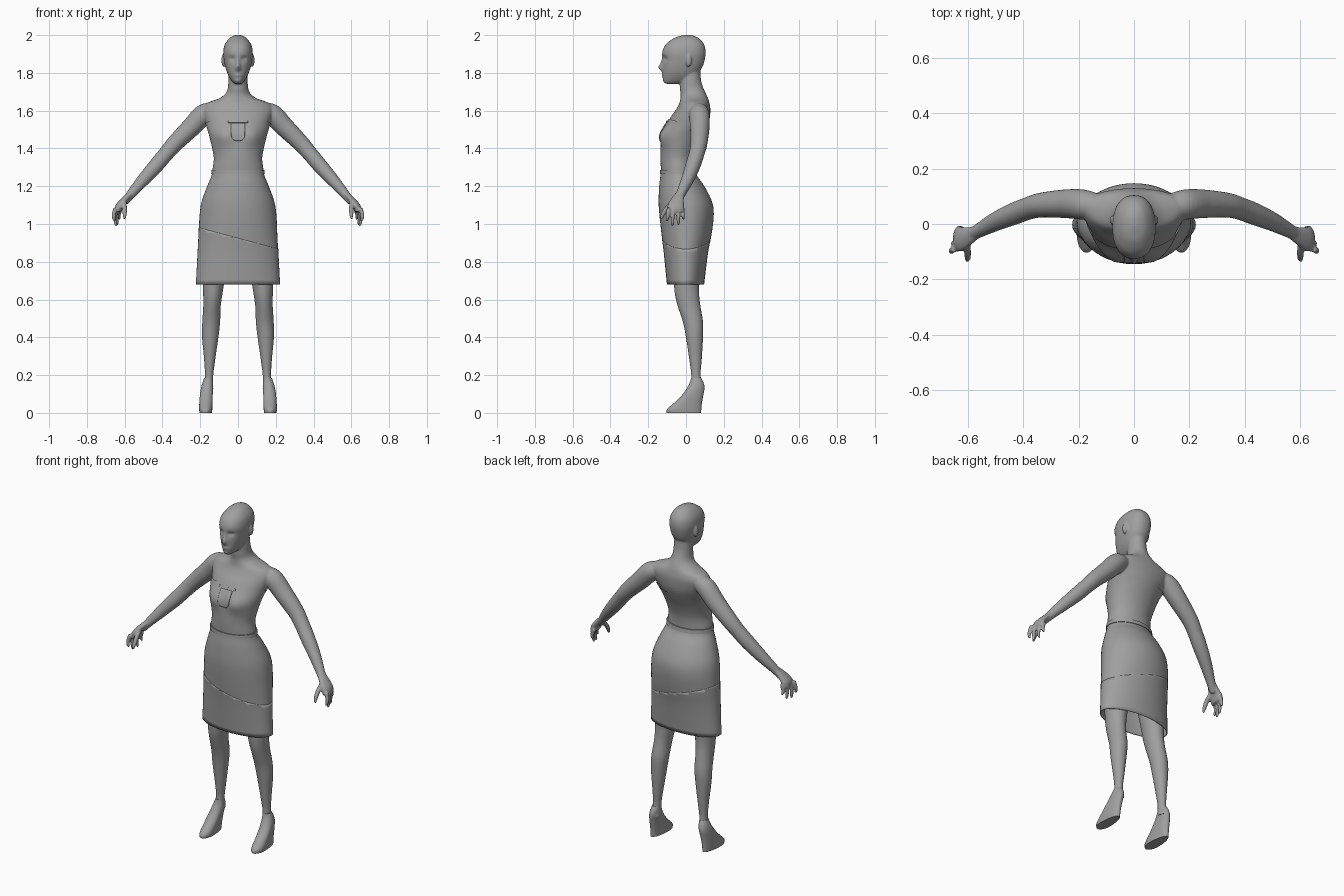
import bpy, bmesh, math
from mathutils import Vector

cube = bpy.data.objects.get("Cube")
if cube:
    bpy.data.objects.remove(cube)

grey = bpy.data.materials.new("plain grey")
grey.use_nodes = True
GREY = (0.35, 0.35, 0.35, 1)
grey.diffuse_color = GREY
grey.node_tree.nodes["Principled BSDF"].inputs["Base Color"].default_value = GREY


def smooth_path(pts, steps):
    """Catmull-Rom interpolation of tuples of any length."""
    pts = [Vector(p) for p in pts]
    out = []
    for i in range(len(pts) - 1):
        b, c = pts[i], pts[i + 1]
        a = pts[i - 1] if i else b
        d = pts[i + 2] if i + 2 < len(pts) else c
        for k in range(steps):
            t = k / steps
            out.append(b + ((c - a) * t + (2 * a - 5 * b + 4 * c - d) * t**2
                            + (3 * b - a - 3 * c + d) * t**3) / 2)
    return out + [pts[-1]]


def skin(bm, rings, caps=True):
    loops = [[bm.verts.new(p) for p in ring] for ring in rings]
    n = len(loops[0])
    for a, b in zip(loops, loops[1:]):
        for i in range(n):
            bm.faces.new((a[i], a[(i + 1) % n], b[(i + 1) % n], b[i]))
    if caps:
        bm.faces.new(loops[0][::-1])
        bm.faces.new(loops[-1])


def loft(bm, sections, n=48, steps=5, caps=True, side=1, bumps=(), power=1):
    """Sections: z, centre x, y of widest point, half width, front y, back y."""
    rings = []
    for z, cx, yw, rx, yf, yb in smooth_path(sections, steps):
        ring = []
        for i in range(n):
            a = math.tau * i / n
            s, c = (math.copysign(abs(f)**power, f) for f in (math.sin(a), math.cos(a)))
            x = cx + rx * c
            y = yw + s * ((yb - yw) if s > 0 else (yw - yf))
            if s < 0:
                for bx, bz, sx, sz, push in bumps:
                    y -= push * math.exp(-((abs(x) - bx) / sx)**2 - ((z - bz) / sz)**2)
            ring.append((x * side, y, z))
        rings.append(ring)
    skin(bm, rings, caps)


def centred(rows):
    """Sections on the centre line: z, half width, front y, back y."""
    return [(z, 0, (f + b) / 2, w, f, b) for z, w, f, b in rows]


def tube(bm, pts, side=1, n=20, steps=6):
    """Round limb through points of x, y, z, radius."""
    path = smooth_path(pts, steps)
    rings = []
    for i, p in enumerate(path):
        d = (path[min(i + 1, len(path) - 1)] - path[max(i - 1, 0)]).to_3d().normalized()
        u = d.cross(Vector((0, 1, 0))).normalized()
        v = d.cross(u)
        ring = [p.to_3d() + p[3] * (u * math.cos(math.tau * k / n) + v * math.sin(math.tau * k / n))
                for k in range(n)]
        rings.append([(q.x * side, q.y, q.z) for q in ring])
    skin(bm, rings)


def ball(bm, centre, radii):
    new = bmesh.ops.create_uvsphere(bm, u_segments=24, v_segments=16, radius=1)["verts"]
    for v in new:
        v.co = Vector(c + r * k for c, r, k in zip(centre, radii, v.co))


def finish(bm, name, angle=40):
    bmesh.ops.recalc_face_normals(bm, faces=bm.faces)
    me = bpy.data.meshes.new(name)
    bm.to_mesh(me)
    bm.free()
    me.materials.append(grey)
    ob = bpy.data.objects.new(name, me)
    bpy.context.collection.objects.link(ob)
    bpy.ops.object.select_all(action='DESELECT')
    ob.select_set(True)
    bpy.context.view_layer.objects.active = ob
    bpy.ops.object.shade_smooth_by_angle(angle=math.radians(angle))
    return ob


def panel(bm, name, point, normal, grow):
    """Part of a surface below a plane, raised slightly as a cloth layer."""
    bmesh.ops.recalc_face_normals(bm, faces=bm.faces)
    bmesh.ops.bisect_plane(bm, geom=bm.verts[:] + bm.edges[:] + bm.faces[:],
                           plane_co=point, plane_no=normal, clear_outer=True)
    bm.normal_update()
    for v, n in [(v, v.normal.copy()) for v in bm.verts]:
        v.co += n * grow
    return finish(bm, name)


# Torso and neck
TORSO = centred([
    (1.2, .125, -.12, .045), (1.28, .13, -.127, .045), (1.35, .123, -.13, .05),
    (1.42, .136, -.128, .072), (1.48, .151, -.122, .1)]) + [
    (1.53, 0, .02, .167, -.1, .12), (1.57, 0, .045, .182, -.078, .127),
    (1.61, 0, .06, .19, -.05, .129), (1.64, 0, .06, .166, -.035, .124),
    (1.665, 0, .05, .1, -.03, .117), (1.69, 0, .04, .066, -.029, .106),
    (1.72, 0, .03, .054, -.033, .092), (1.76, 0, .025, .051, -.032, .08),
    (1.82, 0, .025, .047, -.03, .075)]
BUST = [(.075, 1.465, .05, .05, .02)]
body = bmesh.new()
loft(body, TORSO, bumps=BUST)

# Head with face relief: nose, eye sockets, lips, chin
FACE = [(0, 1.828, .013, .02, .023), (0, 1.86, .01, .025, .01), (.032, 1.876, .016, .012, -.01),
        (0, 1.787, .02, .009, .008), (0, 1.757, .02, .012, .004)]
HEAD = centred([
    (1.742, .018, -.105, -.03), (1.758, .034, -.119, .02), (1.79, .053, -.122, .058),
    (1.83, .067, -.123, .086), (1.87, .075, -.122, .099), (1.91, .078, -.125, .104),
    (1.95, .07, -.108, .096), (1.982, .047, -.068, .07), (1.996, .025, -.03, .042),
    (2.001, .008, -.005, .02)])
loft(body, HEAD, n=96, steps=8, bumps=FACE, power=.88)

for side in (-1, 1):
    ball(body, (.077 * side, .014, 1.866), (.011, .016, .034))
    # Arm
    tube(body, [(.12, .065, 1.6, .04), (.18, .07, 1.582, .054), (.245, .073, 1.515, .052),
                (.335, .068, 1.425, .045), (.385, .055, 1.367, .041), (.435, .036, 1.308, .04),
                (.5, .008, 1.235, .034), (.565, -.027, 1.16, .025), (.6, -.045, 1.115, .02)], side)
    # Palm
    loft(body, [(1.175, .56, -.025, .016, -.045, -.005), (1.14, .592, -.042, .022, -.075, -.01),
                (1.1, .625, -.052, .023, -.098, -.01), (1.065, .635, -.052, .018, -.098, -.01)],
         n=24, side=side)
    # Fingers and thumb
    for k, (tip_y, tip_z) in enumerate([(-.1, 1.012), (-.072, .99), (-.04, .995), (-.014, 1.022)]):
        y = -.091 + .024 * k
        x = .648 - .009 * k
        tube(body, [(x, y, 1.085, .012), (x + .01, (y + tip_y) / 2, 1.05, .011),
                    (x + .009, tip_y, tip_z + .015, .009), (x + .004, tip_y, tip_z, .005)], side, n=12)
    tube(body, [(.605, -.06, 1.125, .014), (.6, -.1, 1.085, .013),
                (.6, -.123, 1.05, .011), (.602, -.132, 1.025, .006)], side, n=12)

figure = finish(body, "body")
fuse = figure.modifiers.new("fuse", 'REMESH')
fuse.mode = 'VOXEL'
fuse.voxel_size = .005
fuse.use_smooth_shade = True
soften = figure.modifiers.new("soften", 'SMOOTH')
soften.factor = .5
soften.iterations = 6

# Bodice over the torso
bm = bmesh.new()
loft(bm, TORSO, bumps=BUST)
bodice = panel(bm, "bodice", (0, 0, 1.535), (0, .2, 1), .005)

# Skirt with a slanted lower layer
SKIRT = centred([
    (.68, .222, -.1, .095), (.85, .213, -.117, .116), (.95, .208, -.13, .136),
    (1.05, .203, -.141, .147), (1.12, .192, -.145, .137), (1.2, .163, -.142, .097),
    (1.25, .142, -.136, .062), (1.28, .134, -.132, .051)])
bm = bmesh.new()
loft(bm, SKIRT, caps=False)
skirt = finish(bm, "skirt")
bm = bmesh.new()
loft(bm, SKIRT, caps=False)
lower = panel(bm, "skirt_lower_layer", (0, 0, .925), (.27, 0, 1), .001)
for ob in (skirt, lower):
    thick = ob.modifiers.new("thickness", 'SOLIDIFY')
    thick.thickness = .003

# Belt
bm = bmesh.new()
loft(bm, centred([(1.264, .142, -.139, .06), (1.287, .14, -.138, .057)]), steps=1)
finish(bm, "belt")


# Chest pocket and its trim, wrapped onto the bodice
def plate(name, half, top, bottom, rounding):
    bm = bmesh.new()
    cols, rows = 16, 12
    grid = []
    for j in range(rows + 1):
        row = []
        for i in range(cols + 1):
            u = 2 * i / cols - 1
            low = bottom + rounding * u**4
            row.append(bm.verts.new((half * u, -.17, top + (low - top) * j / rows)))
        grid.append(row)
    for a, b in zip(grid, grid[1:]):
        for i in range(cols):
            bm.faces.new((a[i], b[i], b[i + 1], a[i + 1]))
    ob = finish(bm, name)
    wrap = ob.modifiers.new("wrap", 'SHRINKWRAP')
    wrap.target = bodice
    wrap.wrap_method = 'PROJECT'
    wrap.use_project_y = True
    wrap.use_positive_direction = True
    wrap.offset = .002
    thick = ob.modifiers.new("thickness", 'SOLIDIFY')
    thick.thickness = .006
    thick.offset = 0


plate("pocket", .036, 1.532, 1.44, .025)
plate("pocket_trim", .052, 1.546, 1.536, 0)

for side, label in ((-1, "right"), (1, "left")):
    # Leg
    bm = bmesh.new()
    loft(bm, [(.13, .155, .055, .024, .025, .09), (.2, .153, .053, .022, .028, .077),
              (.28, .15, .05, .029, .018, .083), (.4, .147, .045, .043, .0, .09),
              (.48, .142, .04, .047, -.016, .09), (.56, .138, .02, .046, -.042, .077),
              (.62, .134, .008, .05, -.057, .07), (.7, .128, .003, .058, -.066, .072),
              (.95, .1, .003, .085, -.09, .1)], n=32, side=side)
    finish(bm, label + "_leg")
    # Wedge shoe
    bm = bmesh.new()
    loft(bm, [(0, .171, -.04, .033, -.102, .08), (.02, .171, -.04, .035, -.1, .081),
              (.05, .17, -.02, .035, -.066, .084), (.09, .168, .01, .034, -.025, .091),
              (.13, .164, .04, .032, .004, .098), (.16, .16, .05, .028, .02, .093),
              (.185, .156, .053, .023, .027, .08)], n=32, side=side)
    finish(bm, label + "_shoe", 50)
